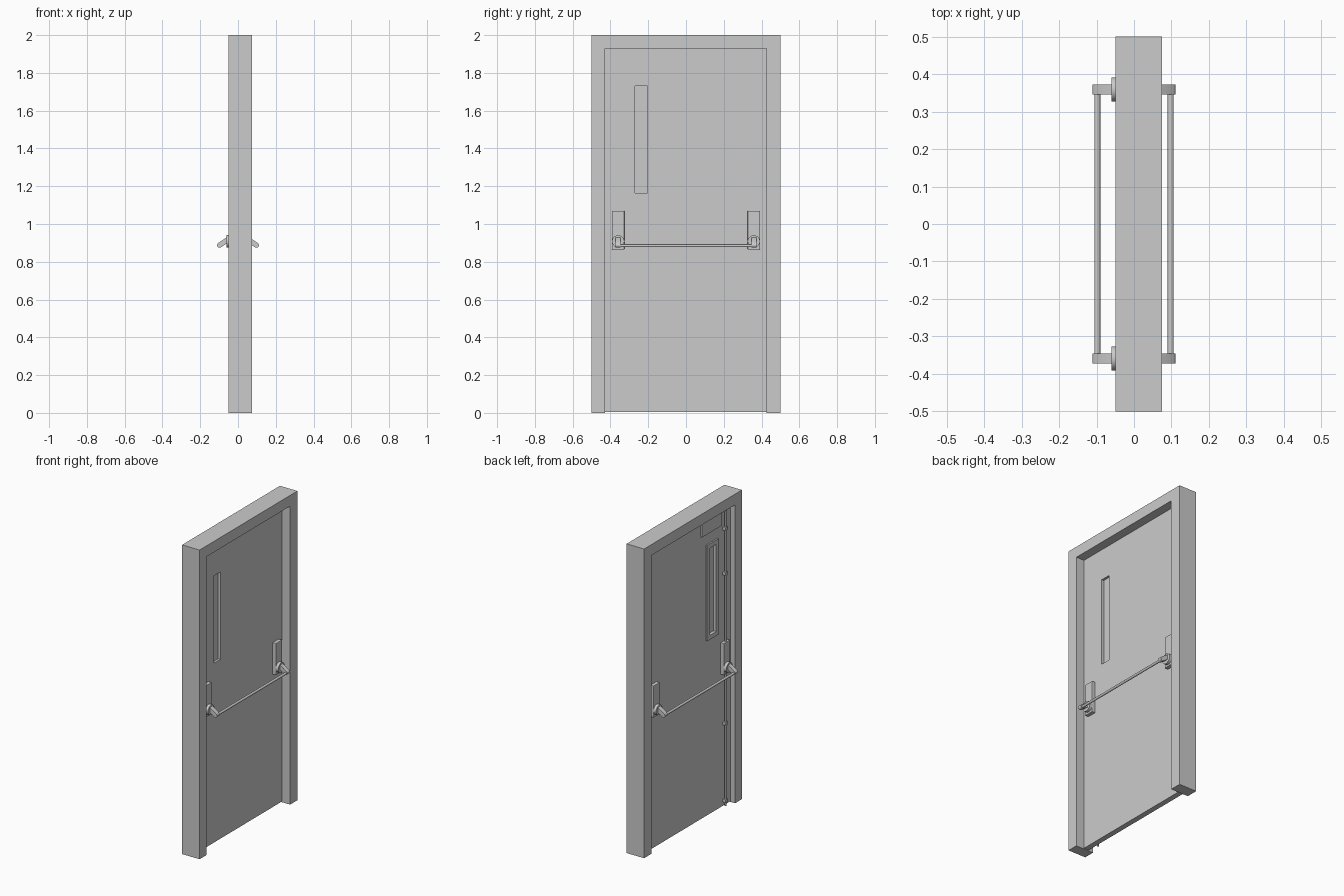
import bpy, bmesh, math
from mathutils import Vector

if "Cube" in bpy.data.objects:
    bpy.data.objects.remove(bpy.data.objects["Cube"])

def box(name, x, y, z, bevel=0):
    """Box from (min, max) ranges on each axis."""
    bm = bmesh.new()
    bmesh.ops.create_cube(bm, size=1)
    for v in bm.verts:
        v.co = [r[0] + (c + .5) * (r[1] - r[0]) for c, r in zip(v.co, (x, y, z))]
    return finish(name, bm, bevel)

def finish(name, bm, bevel=0):
    bmesh.ops.recalc_face_normals(bm, faces=bm.faces)
    me = bpy.data.meshes.new(name)
    bm.to_mesh(me)
    bm.free()
    ob = bpy.data.objects.new(name, me)
    bpy.context.collection.objects.link(ob)
    if bevel:
        mod = ob.modifiers.new("bevel", "BEVEL")
        mod.width, mod.segments = bevel, 2
    return ob

def prism(name, points, axis, lo, hi):
    """Extrude a 2D outline along x (points are y,z) or y (points are x,z)."""
    bm = bmesh.new()
    place = (lambda a, b: (lo, a, b)) if axis == "x" else (lambda a, b: (a, lo, b))
    face = bm.faces.new([bm.verts.new(place(a, b)) for a, b in points])
    geo = bmesh.ops.extrude_face_region(bm, geom=[face])["geom"]
    step = Vector((hi - lo, 0, 0)) if axis == "x" else Vector((0, hi - lo, 0))
    bmesh.ops.translate(bm, vec=step, verts=[g for g in geo if isinstance(g, bmesh.types.BMVert)])
    return finish(name, bm)

def rod(name, a, b, r, sides=20):
    a, b = Vector(a), Vector(b)
    bpy.ops.mesh.primitive_cylinder_add(vertices=sides, radius=r, depth=(b - a).length, location=(a + b) / 2)
    ob = bpy.context.object
    ob.name = name
    ob.rotation_euler = (b - a).to_track_quat("Z", "Y").to_euler()
    bpy.ops.object.shade_smooth_by_angle(angle=math.radians(40))
    return ob

def ring(name, x, outer, inner):
    """Rectangular trim from outer and inner (y0, y1, z0, z1)."""
    bm = bmesh.new()
    loops = []
    for xx in x:
        for y0, y1, z0, z1 in (outer, inner):
            loops.append([bm.verts.new((xx, *p)) for p in ((y0, z0), (y1, z0), (y1, z1), (y0, z1))])
    for p, q in ((0, 1), (1, 3), (3, 2), (2, 0)):
        for i in range(4):
            j = (i + 1) % 4
            bm.faces.new((loops[p][i], loops[p][j], loops[q][j], loops[q][i]))
    return finish(name, bm)

FACE = .0175   # half the leaf thickness
Y0, Y1, TOP = -.43, .425, 1.93

# Surround: one inverted U
prism("door_frame", [(-.5, 0), (Y0, 0), (Y0, TOP), (Y1, TOP), (Y1, 0), (.5, 0), (.5, 2), (-.5, 2)],
      "x", -.05, .075)

# Leaf with a tall slot window
slot = (-.27, -.205, 1.165, 1.73)
ring("door_leaf", (-FACE, FACE), (Y0, Y1, .005, TOP), slot)
box("window_pane", (-.006, .002), slot[:2], slot[2:])
ring("window_trim", (-.027, -FACE), (-.297, -.178, 1.138, 1.757), slot)

# Push bar sets on both faces
for side, s in (("back", -1), ("front", 1)):
    for end, e in (("left", -1), ("right", 1)):
        y = e * .359
        tag = f"{side}_{end}"
        box(f"lock_case_{tag}", sorted((s * FACE, s * .042)), (y - .0325, y + .0325), (.865, 1.07), .003)
        rod(f"pivot_disc_{tag}", (s * .04, y, .908), (s * .06, y, .908), .0325, 28)
        # Sloping arm with rounded ends
        a, b, r = Vector((.052, .918)), Vector((.097, .888)), .0135
        base = math.atan2(b.y - a.y, b.x - a.x)
        pts = []
        for c, start in ((b, -90), (a, 90)):
            for k in range(9):
                t = base + math.radians(start + k * 22.5)
                pts.append((s * (c.x + r * math.cos(t)), c.y + r * math.sin(t)))
        arm = prism(f"bar_arm_{tag}", pts, "y", y - .0135, y + .0135)
        bpy.context.view_layer.objects.active = arm
        bpy.ops.object.select_all(action="DESELECT")
        arm.select_set(True)
        bpy.ops.object.shade_smooth_by_angle(angle=math.radians(40))
    rod(f"push_bar_{side}", (s * .098, -.355, .885), (s * .098, .355, .885), .008)

# Vertical latch rods and guides on the back face
for name, lo, hi in (("upper_latch_rod", 1.06, 1.925), ("lower_latch_rod", .005, .87)):
    rod(name, (-.03, -.36, lo), (-.03, -.36, hi), .006, 12)
for i, z in enumerate((.04, .54, 1.51, 1.8)):
    box(f"rod_guide_{i + 1}", (-.04, -FACE), (-.372, -.348), (z - .01, z + .01), .002)

# Closer plate under the head of the frame
box("closer_plate", (-.028, -FACE), (-.33, -.125), (1.83, 1.925))
